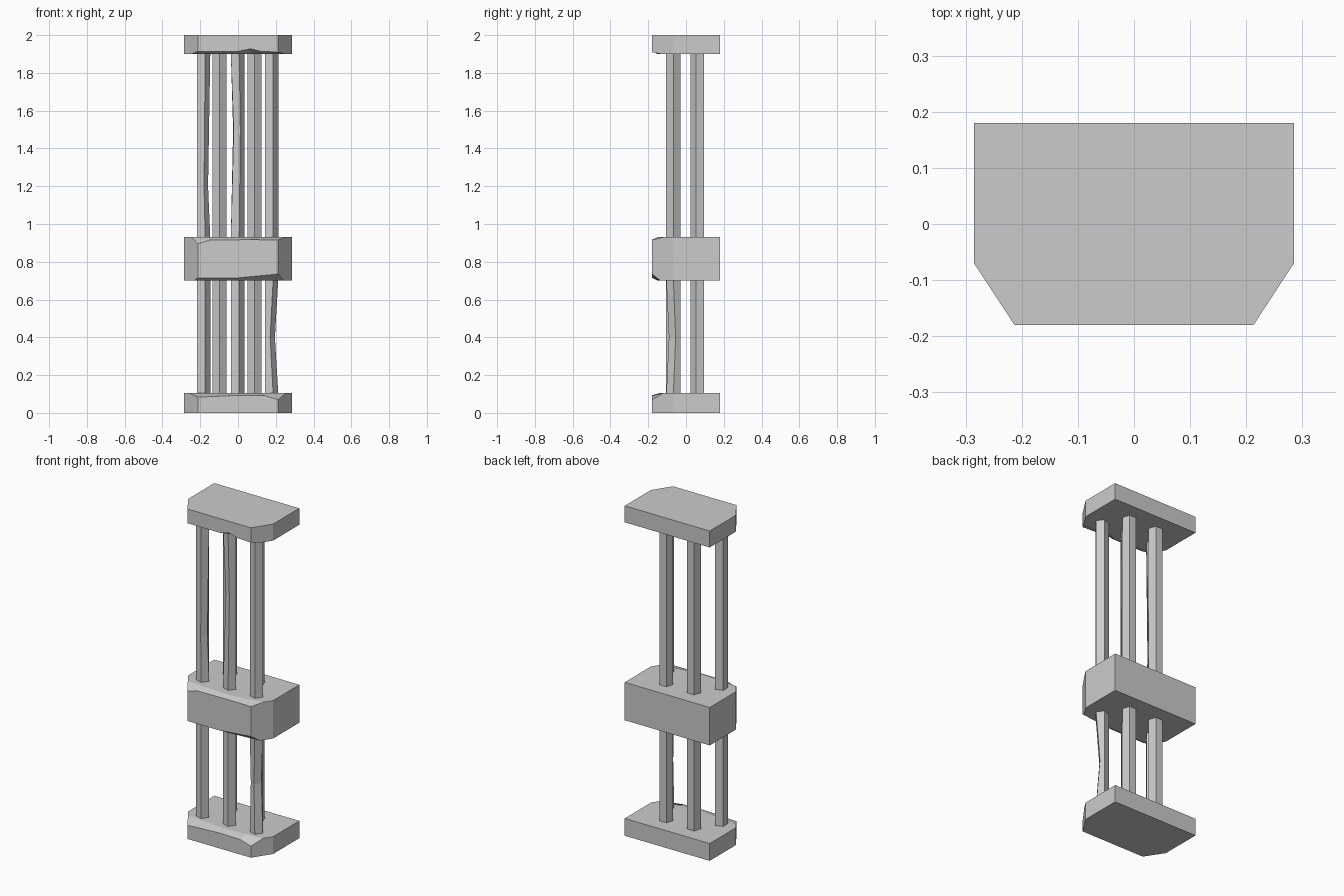
import bpy, bmesh
from math import cos, sin, tau, radians

if "Cube" in bpy.data.objects:
    bpy.data.objects.remove(bpy.data.objects["Cube"])

W, D = 0.285, 0.18            # half width, half depth of the slabs
CX, CY = 0.213, -0.07         # where the front corner cuts start
SLOPE = (W - CX) / (CY + D)


def finish(bm, name):
    bmesh.ops.remove_doubles(bm, verts=bm.verts, dist=1e-5)
    bmesh.ops.recalc_face_normals(bm, faces=bm.faces)
    me = bpy.data.meshes.new(name)
    bm.to_mesh(me)
    bm.free()
    ob = bpy.data.objects.new(name, me)
    bpy.context.collection.objects.link(ob)
    return ob


SHARP = [(-CX, 0, 0), (CX, 0, 0)]


def slab(name, z0, z1, low=SHARP, high=SHARP):
    """Cut-corner slab; low/high list the worn front edge as (x, height lost, depth lost)."""
    bm = bmesh.new()

    def edge(wear, z, s):
        face, flat = [], []
        for x, dz, dy in wear:
            side = (x > CX - 1e-4) - (x < -CX + 1e-4)
            face.append(bm.verts.new((x, -D, z - s * dz)))
            flat.append(bm.verts.new((x + side * dy * SLOPE, -D + dy, z)))
        back = [bm.verts.new((x, y, z)) for x, y in ((W, CY), (W, D), (-W, D), (-W, CY))]
        bm.faces.new(flat + back)
        if wear is not SHARP:
            for i in range(len(wear) - 1):
                bm.faces.new((face[i], face[i + 1], flat[i + 1], flat[i]))
        return face, flat, back

    f0, t0, b0 = edge(low, z0, -1)
    f1, t1, b1 = edge(high, z1, 1)
    if low is SHARP:
        t0 = f0_ = f0
    bm.faces.new(f0 + f1[::-1])
    for i in range(3):
        bm.faces.new((b0[i], b0[i + 1], b1[i + 1], b1[i]))
    # cut corners include the worn edge ends
    for end, j in ((-1, 0), (0, 3)):
        loop = [f0[end], t0[end], b0[j], b1[j], t1[end], f1[end]]
        bm.faces.new(list(dict.fromkeys(loop)))
    return finish(bm, name)


def post(name, x, y, turn, z0, z1, zm=None, dents=None):
    """Five-sided post, optionally with some middle vertices pushed in."""
    bm = bmesh.new()
    levels = [z0, zm, z1] if dents else [z0, z1]
    rings = []
    for z in levels:
        ring = []
        for k in range(5):
            dx, dy = dents.get(k, (0, 0)) if dents and z == zm else (0, 0)
            a = radians(turn) + k * tau / 5
            ring.append(bm.verts.new((x + 0.0395 * cos(a) + dx, y + 0.0395 * sin(a) + dy, z)))
        rings.append(ring)
    for a, b in zip(rings, rings[1:]):
        for k in range(5):
            n = (k + 1) % 5
            bm.faces.new((a[k], a[n], b[n], b[k]))
    bm.faces.new(rings[0])
    bm.faces.new(rings[-1])
    return finish(bm, name)


# Three slabs with chipped front edges
slab("base_slab", 0, 0.105,
     high=[(-CX, 0.022, 0.07), (0, 0.012, 0.04), (0.14, 0.014, 0.05), (CX, 0.035, 0.06)])
slab("middle_slab", 0.70, 0.93,
     low=[(-CX, 0.015, 0.03), (0, 0.015, 0.03), (CX, 0.035, 0.045)],
     high=[(-CX, 0.035, 0.05), (-0.15, 0.015, 0.04), (0.05, 0.013, 0.03), (CX, 0.014, 0.06)])
slab("top_slab", 1.90, 2.0,
     low=[(-CX, 0.014, 0.05), (0, 0.014, 0.03), (0.065, 0.028, 0.05),
          (0.12, 0.014, 0.03), (CX, 0.01, 0.05)])

# Posts: three in front, two behind, in both storeys
layout = [("front_left", -0.186, -0.067, 0), ("front_middle", -0.006, -0.067, 0),
          ("front_right", 0.174, -0.067, 0),
          ("back_left", -0.098, 0.064, -90), ("back_right", 0.088, 0.064, -90)]
dents = {
    ("front_left", "upper"): (1.2, {0: (-0.012, 0), 4: (-0.006, 0.004)}),
    ("front_middle", "upper"): (1.5, {2: (0.012, 0), 3: (0.015, 0.006), 4: (0.006, 0.004)}),
    ("front_right", "lower"): (0.4, {0: (-0.018, 0.012), 4: (-0.016, 0.014), 3: (0, 0.01)}),
}
for storey, z0, z1 in (("lower", 0.095, 0.71), ("upper", 0.92, 1.91)):
    for name, x, y, turn in layout:
        zm, d = dents.get((name, storey), (None, None))
        post(f"{storey}_{name}_post", x, y, turn, z0, z1, zm, d)
